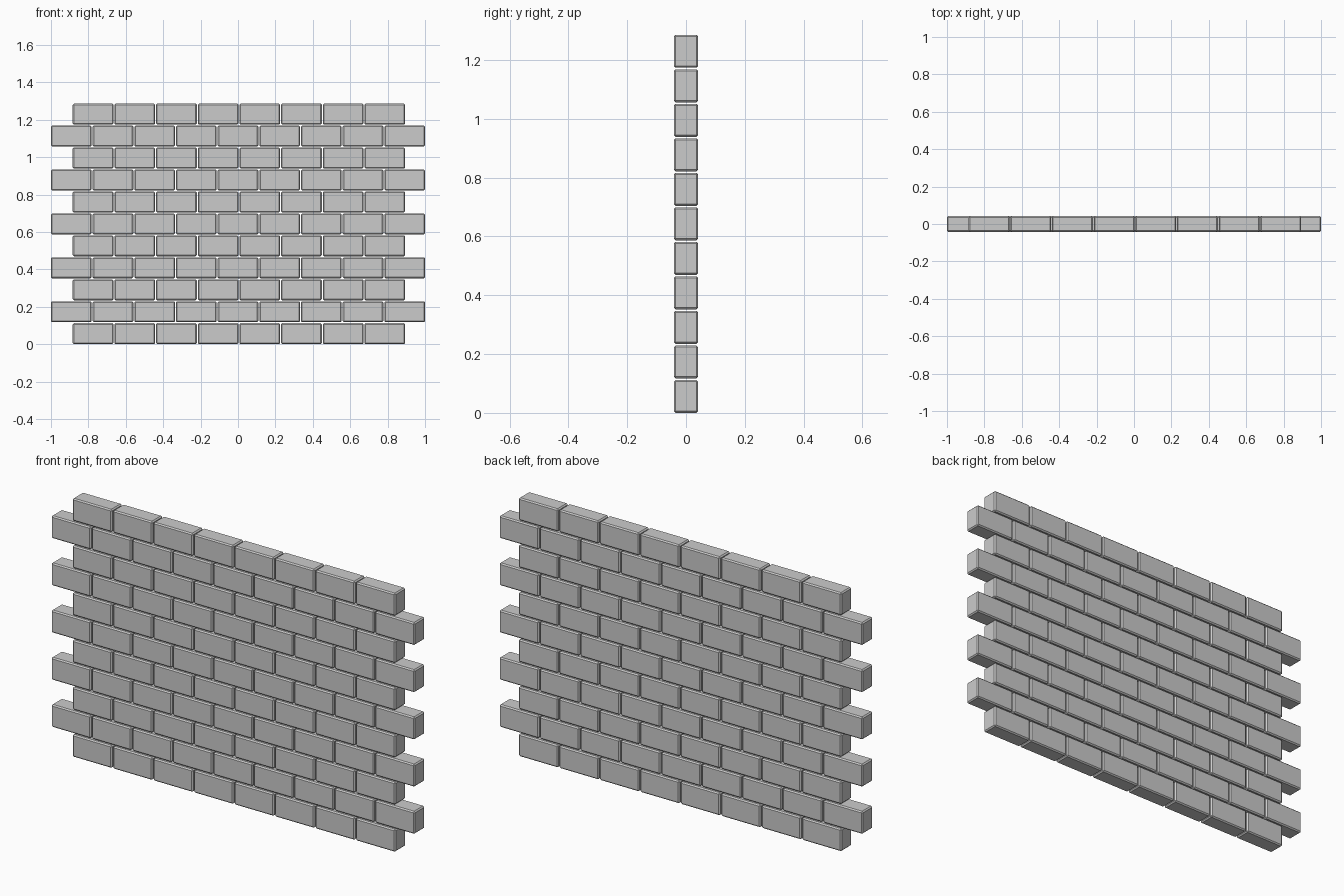
import bpy, bmesh

if "Cube" in bpy.data.objects:
    bpy.data.objects.remove(bpy.data.objects["Cube"])

PX, PZ = 0.2228, 0.1174     # brick pitch along the wall and per course
L, D, H = 0.2175, 0.083, 0.112   # brick size
BEVEL = 0.006

# one chamfered brick mesh, shared by the whole wall
mesh = bpy.data.meshes.new("brick")
bm = bmesh.new()
bmesh.ops.create_cube(bm, size=1)
bmesh.ops.scale(bm, vec=(L, D, H), verts=bm.verts)
bmesh.ops.bevel(bm, geom=bm.edges[:], offset=BEVEL, segments=1, affect='EDGES')
bm.to_mesh(mesh)
bm.free()

# running bond: courses alternate between 8 and 9 bricks
for row in range(11):
    count = 9 if row % 2 else 8
    shift = 0.0 if row % 2 else 0.005
    for i in range(count):
        brick = bpy.data.objects.new(f"brick_{row}_{i}", mesh)
        brick.location = ((i - (count - 1) / 2) * PX + shift, 0, H / 2 + row * PZ)
        bpy.context.collection.objects.link(brick)
